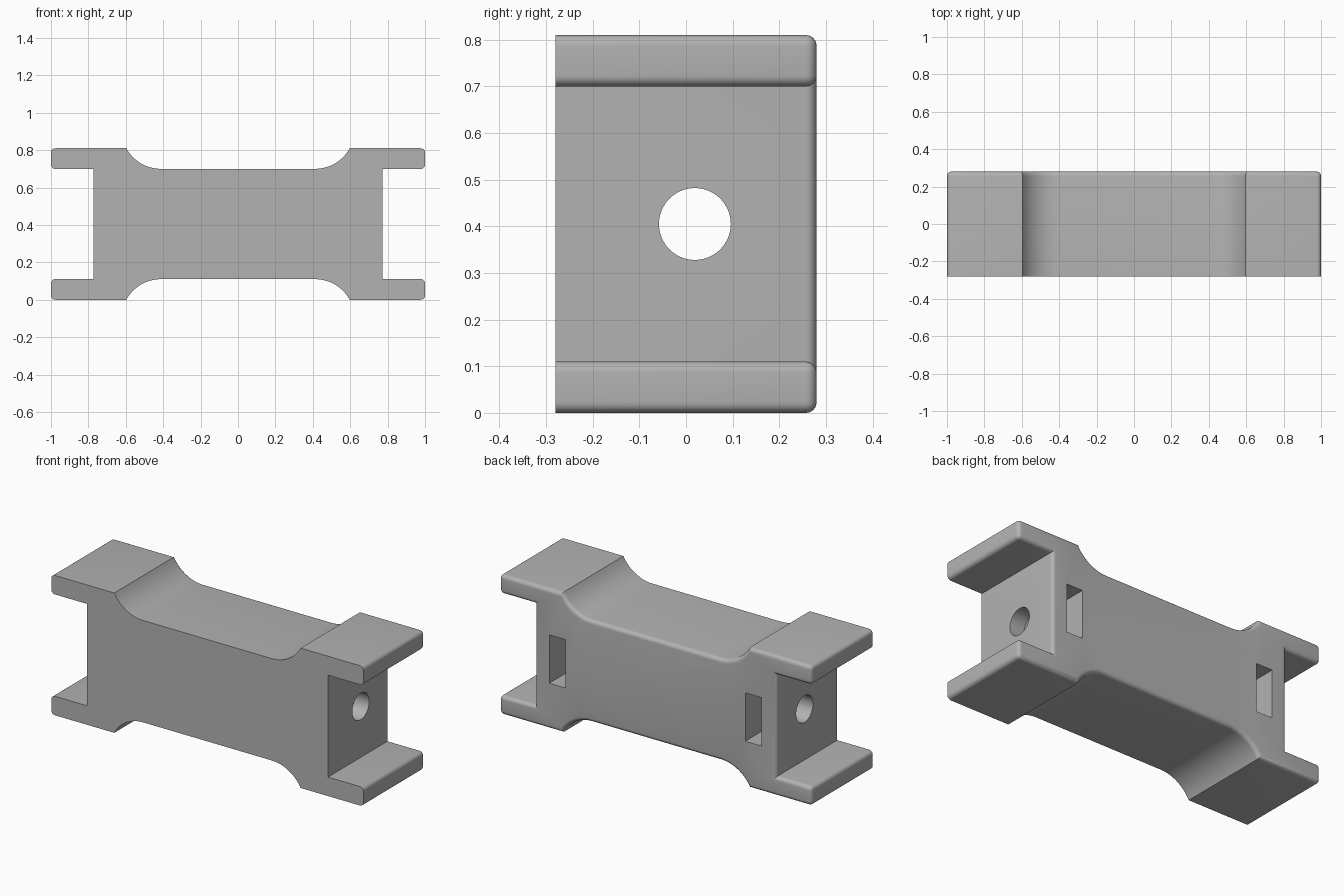
import bpy, bmesh, math
from mathutils import Matrix

if "Cube" in bpy.data.objects:
    bpy.data.objects.remove(bpy.data.objects["Cube"])

HEIGHT, HALF_DEPTH, ROUND = 0.81, 0.28, 0.023
MID = HEIGHT / 2
HOLE_Y = 0.019

grey = bpy.data.materials.new("plain_grey")
grey.use_nodes = True
colour = (0.45, 0.45, 0.45, 1)
grey.diffuse_color = colour
grey.node_tree.nodes["Principled BSDF"].inputs["Base Color"].default_value = colour


def make_object(name, bm):
    bmesh.ops.recalc_face_normals(bm, faces=bm.faces[:])
    mesh = bpy.data.meshes.new(name)
    bm.to_mesh(mesh)
    bm.free()
    mesh.materials.append(grey)
    obj = bpy.data.objects.new(name, mesh)
    bpy.context.collection.objects.link(obj)
    return obj


def cutter(name, bm):
    obj = make_object(name, bm)
    obj.hide_render = True
    obj.hide_set(True)
    return obj


# Quarter outline: waist arc, pad top, pad end, recessed end wall
waist_x, pad_x, drop = 0.412, 0.597, 0.11
run = pad_x - waist_x
radius = (run**2 + drop**2) / (2 * drop)
sweep = math.asin(run / radius)
steps = 16
quarter = []
for i in range(steps + 1):
    a = sweep * i / steps
    quarter.append((waist_x + radius * math.sin(a),
                    MID - drop + radius * (1 - math.cos(a))))
quarter += [(1, MID), (1, MID - drop), (0.773, MID - drop)]

# Mirror the quarter into the full closed outline
half = quarter + [(x, -z) for x, z in reversed(quarter)]
outline = half + [(-x, z) for x, z in reversed(half)]

# Extrude the body, then round the rear rim and the pad ends
bm = bmesh.new()
front = bm.faces.new([bm.verts.new((x, -HALF_DEPTH, z + MID)) for x, z in outline])
result = bmesh.ops.extrude_face_region(bm, geom=[front], use_keep_orig=True)
for v in result["geom"]:
    if isinstance(v, bmesh.types.BMVert):
        v.co.y = HALF_DEPTH
bmesh.ops.recalc_face_normals(bm, faces=bm.faces[:])
rounded = [e for e in bm.edges
           if all(v.co.y > 0 for v in e.verts)
           or all(abs(v.co.x) > 0.99 for v in e.verts)
           and abs(e.verts[0].co.y - e.verts[1].co.y) > 0.1]
bmesh.ops.bevel(bm, geom=rounded, offset=ROUND, offset_type='OFFSET',
                segments=6, profile=0.5, affect='EDGES', clamp_overlap=False)
body = make_object("bracket_body", bm)

# Lengthwise bolt hole
bm = bmesh.new()
bmesh.ops.create_cone(bm, cap_ends=True, segments=64, radius1=0.077,
                      radius2=0.077, depth=2.4,
                      matrix=Matrix.Translation((0, HOLE_Y, MID))
                      @ Matrix.Rotation(math.pi / 2, 4, 'Y'))
cutters = [cutter("bolt_hole_cutter", bm)]

# Nut slots opening at the rear
slot_bottom, slot_top = HOLE_Y - 0.14, 0.4
for side, sx in (("left", 1), ("right", -1)):
    bm = bmesh.new()
    bmesh.ops.create_cube(bm, size=1, matrix=Matrix.Translation(
        (sx * 0.628, (slot_bottom + slot_top) / 2, MID))
        @ Matrix.Diagonal((0.104, slot_top - slot_bottom, 0.28, 1)))
    cutters.append(cutter(side + "_slot_cutter", bm))

bpy.context.view_layer.objects.active = body
body.select_set(True)
for c in cutters:
    mod = body.modifiers.new(c.name, 'BOOLEAN')
    mod.operation = 'DIFFERENCE'
    mod.solver = 'EXACT'
    mod.object = c
    bpy.ops.object.modifier_apply(modifier=mod.name)
    bpy.data.objects.remove(c)
bpy.ops.object.shade_smooth_by_angle(angle=math.radians(30))
